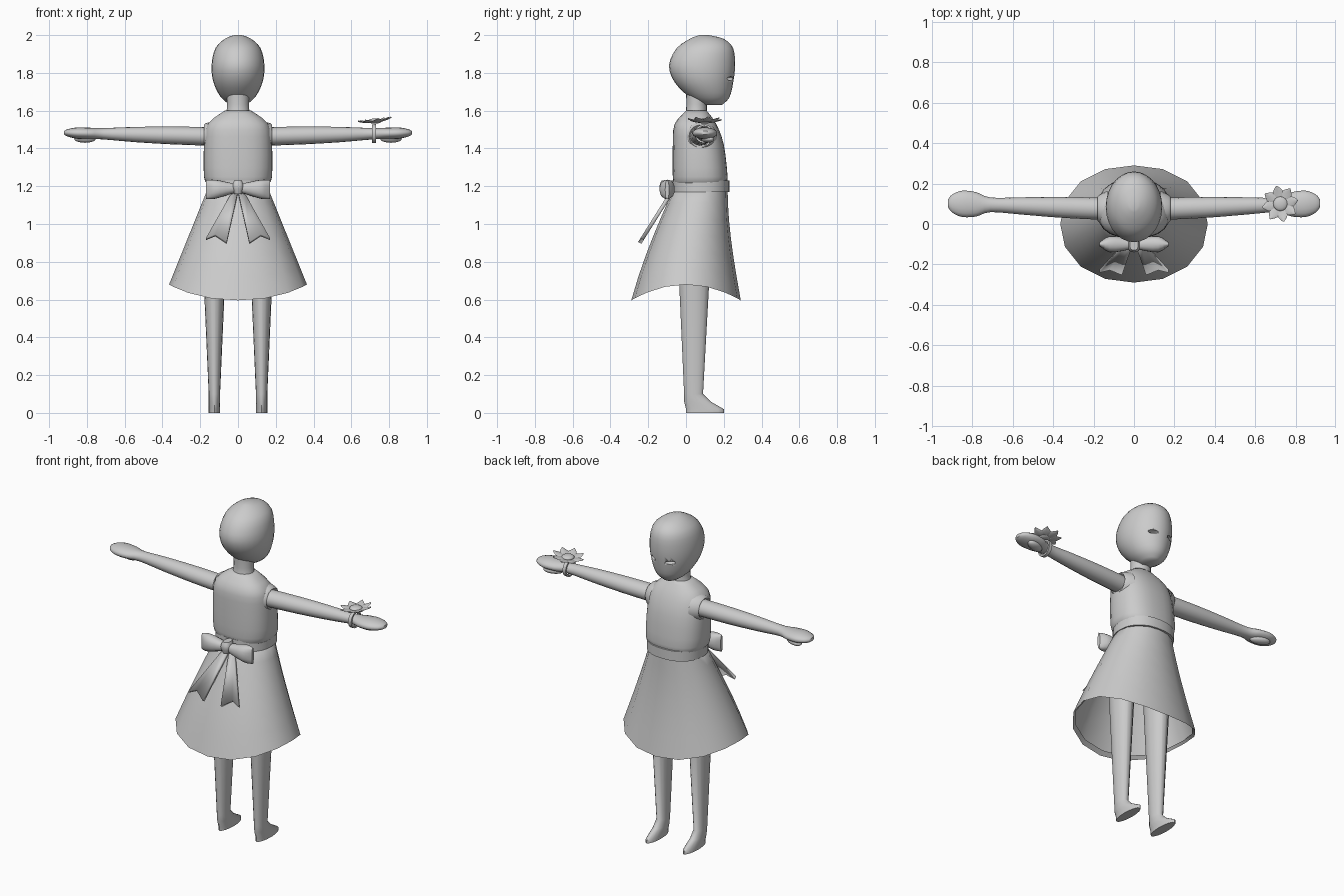
import bpy
import bmesh
from math import sin, cos, pi, radians
from mathutils import Vector, Matrix

cube = bpy.data.objects.get("Cube")
if cube:
    bpy.data.objects.remove(cube)

GREY = (0.6, 0.6, 0.6, 1)
clay = bpy.data.materials.new("light_grey")
clay.diffuse_color = GREY
clay.use_nodes = True
clay.node_tree.nodes["Principled BSDF"].inputs["Base Color"].default_value = GREY

# Centre line of the left arm
ARM_START = Vector((0, 0.07, 1.46))
ARM_AIM = Vector((1, 0.035, 0.025))


def finish(name, bm, angle=50):
    """Turn a bmesh into a smooth shaded object."""
    bmesh.ops.recalc_face_normals(bm, faces=bm.faces)
    mesh = bpy.data.meshes.new(name)
    bm.to_mesh(mesh)
    bm.free()
    mesh.materials.append(clay)
    ob = bpy.data.objects.new(name, mesh)
    bpy.context.collection.objects.link(ob)
    bpy.ops.object.select_all(action="DESELECT")
    ob.select_set(True)
    bpy.context.view_layer.objects.active = ob
    bpy.ops.object.shade_smooth_by_angle(angle=radians(angle))
    return ob


def smooth(rows, steps=3):
    """Pass a soft curve through a few measured rows."""
    points = [Vector(row) for row in rows]
    padded = [points[0]] + points + [points[-1]]
    result = []
    for a, b, c, d in zip(padded, padded[1:], padded[2:], padded[3:]):
        enter, leave = (c - a) / 2, (d - b) / 2
        for step in range(steps):
            t = step / steps
            bend = (3 * (c - b) - 2 * enter - leave) * t * t
            twist = (2 * (b - c) + enter + leave) * t ** 3
            result.append(b + enter * t + bend + twist)
    return result + [points[-1]]


def loft(rings, sides=16, power=2, start_cap=True, end_cap=True):
    """Bridge rounded rings given as (centre, half axis u, half axis v)."""
    bm = bmesh.new()
    loops = []
    for centre, u, v in rings:
        loop = []
        for i in range(sides):
            c, s = cos(2 * pi * i / sides), sin(2 * pi * i / sides)
            reach = (abs(c) ** power + abs(s) ** power) ** (-1 / power)
            loop.append(bm.verts.new(Vector(centre) + reach * (c * Vector(u) + s * Vector(v))))
        loops.append(loop)
    for lower, upper in zip(loops, loops[1:]):
        for i in range(sides):
            j = (i + 1) % sides
            bm.faces.new((lower[i], lower[j], upper[j], upper[i]))
    if start_cap:
        bm.faces.new(loops[0])
    if end_cap:
        bm.faces.new(loops[-1])
    return bm


def upright(rows, x=0):
    """Rings from rows of (height, half width, back y, front y)."""
    return [((x, (back + front) / 2, z), (width, 0, 0), (0, (front - back) / 2, 0))
            for z, width, back, front in rows]


def sideways(rows, mirror, start=ARM_START, aim=ARM_AIM):
    """Rings along a line from rows of (distance, half depth, half height)."""
    rings = []
    for distance, depth, height in rows:
        centre = start + aim * distance
        centre.x *= mirror
        rings.append((centre, (0, depth, 0), (0, 0, height)))
    return rings


def ellipsoid(name, centre, size, turn=0):
    bm = bmesh.new()
    place = (Matrix.Translation(centre) @ Matrix.Rotation(turn, 4, "Z")
             @ Matrix.Diagonal((*size, 1)))
    bmesh.ops.create_uvsphere(bm, u_segments=16, v_segments=10, radius=1, matrix=place)
    return finish(name, bm)


# Head and neck
head_rows = [(1.63, .04, .09, .19), (1.67, .09, .02, .23), (1.75, .13, -.06, .25),
             (1.84, .14, -.09, .26), (1.93, .12, -.05, .25), (1.98, .07, .02, .2),
             (2, .02, .07, .12)]
head = finish("head", loft(upright(smooth(head_rows)), sides=28), angle=60)
neck_rows = [(1.53, .09, -.03, .14), (1.6, .06, 0, .11), (1.7, .06, 0, .12)]
finish("neck", loft(upright(smooth(neck_rows)), sides=20))

# Narrow eye openings cut into the face
for mirror in (1, -1):
    cutter = ellipsoid("eye_cutter", (mirror * .06, .236, 1.77), (.03, .03, .01), -mirror * .4)
    opening = head.modifiers.new("eye_opening", "BOOLEAN")
    opening.operation = "DIFFERENCE"
    opening.solver = "EXACT"
    opening.object = cutter
    bpy.context.view_layer.objects.active = head
    bpy.ops.object.modifier_apply(modifier=opening.name)
    bpy.data.objects.remove(cutter)

# Bodice and waistband
bodice_rows = [(1.21, .16, -.06, .21), (1.25, .18, -.07, .22), (1.42, .18, -.07, .2),
               (1.53, .16, -.06, .16), (1.6, .07, 0, .11)]
finish("bodice", loft(upright(smooth(bodice_rows)), sides=28, power=2.5))
band_rows = [(z, .17, -.07, .23) for z in (1.17, 1.2, 1.23)]
finish("waistband", loft(upright(band_rows), sides=28, power=2.3))

# Flared skirt with a turned hem that dips at front and back
skirt_rows = [(1.2 - .52 * t, .155 + .21 * t, -.06 - .23 * t, .22 + .07 * t * t)
              for t in (i / 6 for i in range(7))]
skirt_rows.append((.69, .35, -.27, .27))
bm = loft(upright(skirt_rows), power=2.15, end_cap=False)
for vert in bm.verts:
    fall = max(0, 1.2 - vert.co.z) / .52
    vert.co.z -= (fall * vert.co.y) ** 2
finish("skirt", bm, angle=70)

leg_rows = [(1, .07, -.05, .14), (.1, .03, -.01, .09), (.06, .03, -.01, .13),
            (.02, .03, 0, .2), (0, .03, 0, .2)]
arm_rows = [(.1, .055, .05), (.35, .052, .047), (.55, .043, .04), (.71, .036, .03),
            (.78, .06, .03), (.85, .065, .03), (.9, .045, .02), (.92, .02, .01)]
armhole_rows = [(.13, .09, .08), (.17, .07, .07), (.18, .06, .06), (.17, .05, .05)]
loop_rows = [(0, .02, .02), (.04, .03, .03), (.12, .04, .05), (.17, .01, .05)]
tail_outline = [(0, 1.17), (.04, 1.15), (.17, .92), (.12, .94), (.06, .9)]

for mirror, side in ((1, "left"), (-1, "right")):
    # Leg with foot
    finish(side + "_leg", loft(upright(leg_rows, x=mirror * .125)))

    # Arm with mitten hand, thumb and raised armhole edge
    finish(side + "_arm", loft(sideways(smooth(arm_rows), mirror)))
    ellipsoid(side + "_thumb", (mirror * .81, .115, 1.45), (.06, .03, .02), mirror * .35)
    finish(side + "_armhole", loft(sideways(armhole_rows, mirror), sides=20,
                                   start_cap=False, end_cap=False))

    # Bow loop
    finish(side + "_bow_loop", loft(sideways(
        smooth(loop_rows), mirror, start=Vector((0, -.1, 1.19)), aim=Vector((1, 0, -.05))),
        power=2.4))

    # Sloping bow tail with a notched end
    bm = bmesh.new()
    bm.faces.new([bm.verts.new((mirror * x, .63 * (z - 1.17) - .075, z))
                  for x, z in tail_outline])
    tail = finish(side + "_bow_tail", bm)
    thickness = tail.modifiers.new("thickness", "SOLIDIFY")
    thickness.thickness = .02
    thickness.offset = 0

# Bow knot
knot_rows = [(1.16, .02, -.13, -.07), (1.2, .03, -.14, -.07), (1.23, .02, -.13, -.07)]
finish("bow_knot", loft(upright(smooth(knot_rows)), power=3))

# Wrist band
wrist_rows = [(x, r, r) for x, r in ((.71, .04), (.71, .05), (.73, .05), (.73, .04))]
finish("wrist_band", loft(sideways(wrist_rows, 1), start_cap=False, end_cap=False))

# Wrist flower: curled petals around a domed centre
tilt = Matrix.Translation((.725, .1, 1.54)) @ Matrix.Rotation(-.12, 4, "Y")
petal_rings = [((.01 + .08 * t, 0, .015 * t * t), (0, .003 + .025 * sin(pi * t), 0), (0, 0, .004))
               for t in (i / 6 for i in range(7))]
for i in range(8):
    bm = loft(petal_rings, sides=8)
    bm.transform(tilt @ Matrix.Rotation(pi * i / 4 + .2, 4, "Z"))
    finish("petal", bm)
ellipsoid("flower_centre", (.725, .1, 1.545), (.036, .036, .014))
